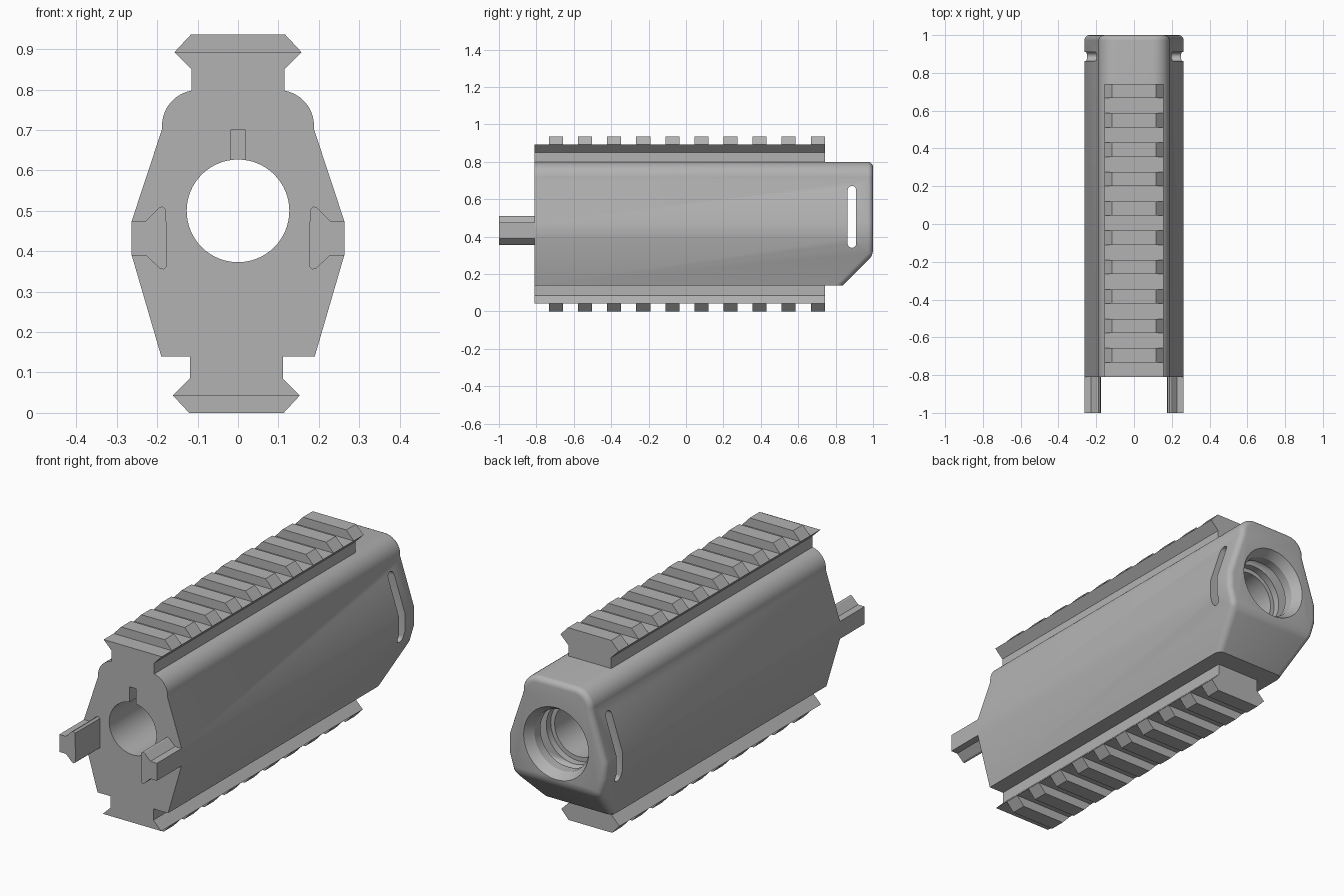
import bpy, bmesh, math
from mathutils import Vector

cube = bpy.data.objects.get("Cube")
if cube:
    bpy.data.objects.remove(cube, do_unlink=True)

grey = bpy.data.materials.new("grey metal")
grey.use_nodes = True
colour = (0.45, 0.45, 0.45, 1)
grey.diffuse_color = colour
grey.node_tree.nodes["Principled BSDF"].inputs["Base Color"].default_value = colour

FRONT, BACK = -0.81, 1.0
BORE_Z = 0.5


def finish(name, bm):
    bmesh.ops.recalc_face_normals(bm, faces=bm.faces)
    mesh = bpy.data.meshes.new(name)
    bm.to_mesh(mesh)
    bm.free()
    mesh.materials.append(grey)
    obj = bpy.data.objects.new(name, mesh)
    bpy.context.collection.objects.link(obj)
    return obj


def extrude(bm, profile, start, end, axis="y"):
    """Extrude an (x, z) profile along y, or a (y, z) profile along x."""
    def place(p, d):
        return (p[0], d, p[1]) if axis == "y" else (d, p[0], p[1])
    rings = [[bm.verts.new(place(p, d)) for p in profile] for d in (start, end)]
    bm.faces.new(rings[0])
    bm.faces.new(rings[1][::-1])
    for i in range(len(profile)):
        j = (i + 1) % len(profile)
        bm.faces.new((rings[0][i], rings[1][i], rings[1][j], rings[0][j]))


def symmetric(half):
    return half + [(-x, z) for x, z in reversed(half)]


def arc(cx, cz, r, a0, a1, steps):
    return [(cx + r * math.cos(math.radians(a0 + (a1 - a0) * i / steps)),
             cz + r * math.sin(math.radians(a0 + (a1 - a0) * i / steps)))
            for i in range(steps + 1)]


def select(obj):
    bpy.ops.object.select_all(action="DESELECT")
    obj.select_set(True)
    bpy.context.view_layer.objects.active = obj


def cut(obj, cutter):
    cutter.hide_render = True
    select(obj)
    mod = obj.modifiers.new("cut", "BOOLEAN")
    mod.operation, mod.solver, mod.object = "DIFFERENCE", "EXACT", cutter
    bpy.ops.object.modifier_apply(modifier=mod.name)
    bpy.data.objects.remove(cutter, do_unlink=True)


# Main body: faceted shell with round shoulders
bm = bmesh.new()
half = [(0.19, 0.14), (0.263, 0.39), (0.263, 0.475)] + arc(0.1, 0.711, 0.088, -5, 90, 10)
extrude(bm, symmetric(half), FRONT, BACK)
# Sloped lower back corner
slope = Vector((0, 1, -1)).normalized()
corner = Vector((0, BACK, 0.30))
cutting = bmesh.ops.bisect_plane(bm, geom=bm.verts[:] + bm.edges[:] + bm.faces[:],
                                 plane_co=corner, plane_no=slope, clear_outer=True)
rim = [e for e in cutting["geom_cut"] if isinstance(e, bmesh.types.BMEdge)]
bmesh.ops.holes_fill(bm, edges=rim)
bm.normal_update()
# Rounded back edges
soft = [e for e in bm.edges
        if all(v.co.y > BACK - 0.001 for v in e.verts)
        or (all(abs((v.co - corner).dot(slope)) < 0.001 for v in e.verts)
            and abs(e.verts[0].co.z - e.verts[1].co.z) > 0.01)]
bmesh.ops.bevel(bm, geom=soft, offset=0.028, offset_type="OFFSET", segments=5,
                profile=0.5, affect="EDGES", clamp_overlap=True)
body = finish("body", bm)

# Stepped bore with a flared back mouth
bm = bmesh.new()
steps = [(0.127, FRONT - 0.1), (0.127, 0.83), (0.148, 0.83), (0.148, 0.955),
         (0.175, BACK), (0.175, BACK + 0.1)]
SIDES = 64
rings = [[bm.verts.new((r * math.cos(math.tau * i / SIDES), y,
                        BORE_Z + r * math.sin(math.tau * i / SIDES)))
          for i in range(SIDES)] for r, y in steps]
for a, b in zip(rings, rings[1:]):
    for i in range(SIDES):
        j = (i + 1) % SIDES
        bm.faces.new((a[i], a[j], b[j], b[i]))
bm.faces.new(rings[0])
bm.faces.new(rings[-1])
cut(body, finish("bore_cutter", bm))

# Keyway above the bore
bm = bmesh.new()
extrude(bm, [(-0.018, 0.55), (0.018, 0.55), (0.018, 0.70), (-0.018, 0.70)],
        FRONT - 0.1, FRONT + 0.12)
cut(body, finish("keyway_cutter", bm))

# Rounded slot through both sides near the back
bm = bmesh.new()
slot = arc(0.887, 0.648, 0.023, 0, 180, 8) + arc(0.887, 0.363, 0.023, 180, 360, 8)
extrude(bm, slot, -0.4, 0.4, axis="x")
cut(body, finish("slot_cutter", bm))
select(body)
bpy.ops.object.shade_smooth_by_angle(angle=math.radians(25))

# Toothed rails, above and below
RAIL_END, TOOTH, PITCH, TEETH = 0.742, 0.075, 0.1555, 10


def rail(name, z_tip, direction, depth, shift):
    def section(points):
        return [(x + shift, z_tip - direction * d) for x, d in symmetric(points)]
    base = section([(0.115, depth), (0.115, 0.085), (0.157, 0.043)])
    tooth = section([(0.157, 0.043), (0.117, 0)])
    bm = bmesh.new()
    extrude(bm, base, FRONT, RAIL_END)
    for i in range(TEETH):
        end = RAIL_END - i * PITCH
        extrude(bm, tooth, end - TOOTH, end)
    return finish(name, bm)


rail("top_rail", 0.936, 1, 0.15, 0)
rail("bottom_rail", 0, -1, 0.15, -0.004)

# Front prongs
prong = [(0.263, 0.39), (0.263, 0.475), (0.228, 0.475), (0.195, 0.508), (0.187, 0.511),
         (0.178, 0.503), (0.176, 0.362), (0.184, 0.355), (0.194, 0.358), (0.228, 0.39)]
for name, side in (("left_prong", 1), ("right_prong", -1)):
    bm = bmesh.new()
    extrude(bm, [(side * x, z) for x, z in prong], -1.0, FRONT + 0.01)
    finish(name, bm)
